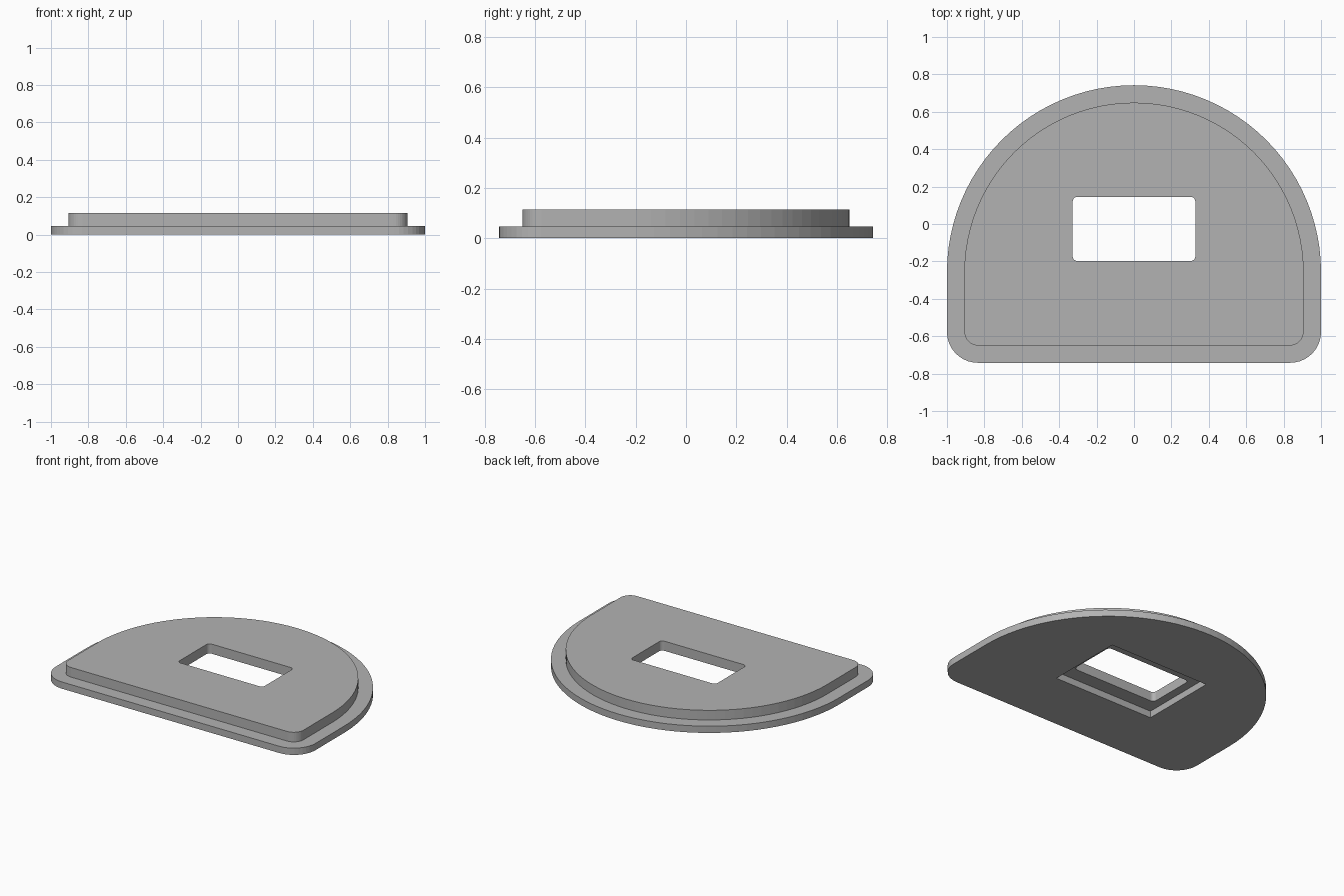
import bpy, bmesh
from math import sin, cos, pi

if "Cube" in bpy.data.objects:
    bpy.data.objects.remove(bpy.data.objects["Cube"])

LEDGE_Z, TOP_Z = 0.047, 0.114
ARC_Y = -0.258


def arc(cx, cy, r, start, sweep, steps):
    return [(cx + r * cos(start + sweep * i / steps),
             cy + r * sin(start + sweep * i / steps)) for i in range(steps + 1)]


def arch_outline(radius, front, corner):
    # Half round at the back, straight sides, rounded front corners
    return (arc(0, ARC_Y, radius, 0, pi, 48)
            + arc(corner - radius, front + corner, corner, pi, pi / 2, 10)
            + arc(radius - corner, front + corner, corner, 1.5 * pi, pi / 2, 10))


def rectangle(half_x, y0, y1, corner=0):
    if not corner:
        return [(half_x, y1), (-half_x, y1), (-half_x, y0), (half_x, y0)]
    hx = half_x - corner
    centres = [(hx, y1 - corner), (-hx, y1 - corner),
               (-hx, y0 + corner), (hx, y0 + corner)]
    return [p for i, (x, y) in enumerate(centres)
            for p in arc(x, y, corner, i * pi / 2, pi / 2, 6)]


bm = bmesh.new()


def wall(points, z0, z1):
    # Upright wall; returns its lower and upper edge loops
    n = len(points)
    low, high = [[bm.verts.new((x, y, z)) for x, y in points] for z in (z0, z1)]
    for i in range(n):
        j = (i + 1) % n
        bm.faces.new((low[i], low[j], high[j], high[i]))
    return [[bm.edges.get((ring[i], ring[(i + 1) % n])) for i in range(n)]
            for ring in (low, high)]


# Walls: wide flange, raised panel, underside recess, window opening
flange_low, flange_high = wall(arch_outline(1.0, -0.742, 0.165), 0, LEDGE_Z)
panel_low, panel_high = wall(arch_outline(0.907, -0.65, 0.075), LEDGE_Z, TOP_Z)
recess_low, recess_high = wall(rectangle(0.387, -0.30, 0.247), 0, LEDGE_Z)
window_low, window_high = wall(rectangle(0.328, -0.198, 0.145, 0.025), LEDGE_Z, TOP_Z)

# Flat surfaces: underside, flange ledge, recess floor, panel top
for outer, inner, up in ((flange_low, recess_low, -1), (flange_high, panel_low, 1),
                         (recess_high, window_low, -1), (panel_high, window_high, 1)):
    bmesh.ops.triangle_fill(bm, use_beauty=True, edges=outer + inner, normal=(0, 0, up))
bmesh.ops.recalc_face_normals(bm, faces=bm.faces)

mesh = bpy.data.meshes.new("cover_plate")
bm.to_mesh(mesh)
bm.free()
plate = bpy.data.objects.new("cover_plate", mesh)
bpy.context.collection.objects.link(plate)

# Plain grey finish
grey = bpy.data.materials.new("plain grey")
grey.use_nodes = True
colour = (0.45, 0.45, 0.45, 1)
grey.diffuse_color = colour
grey.node_tree.nodes["Principled BSDF"].inputs["Base Color"].default_value = colour
mesh.materials.append(grey)
